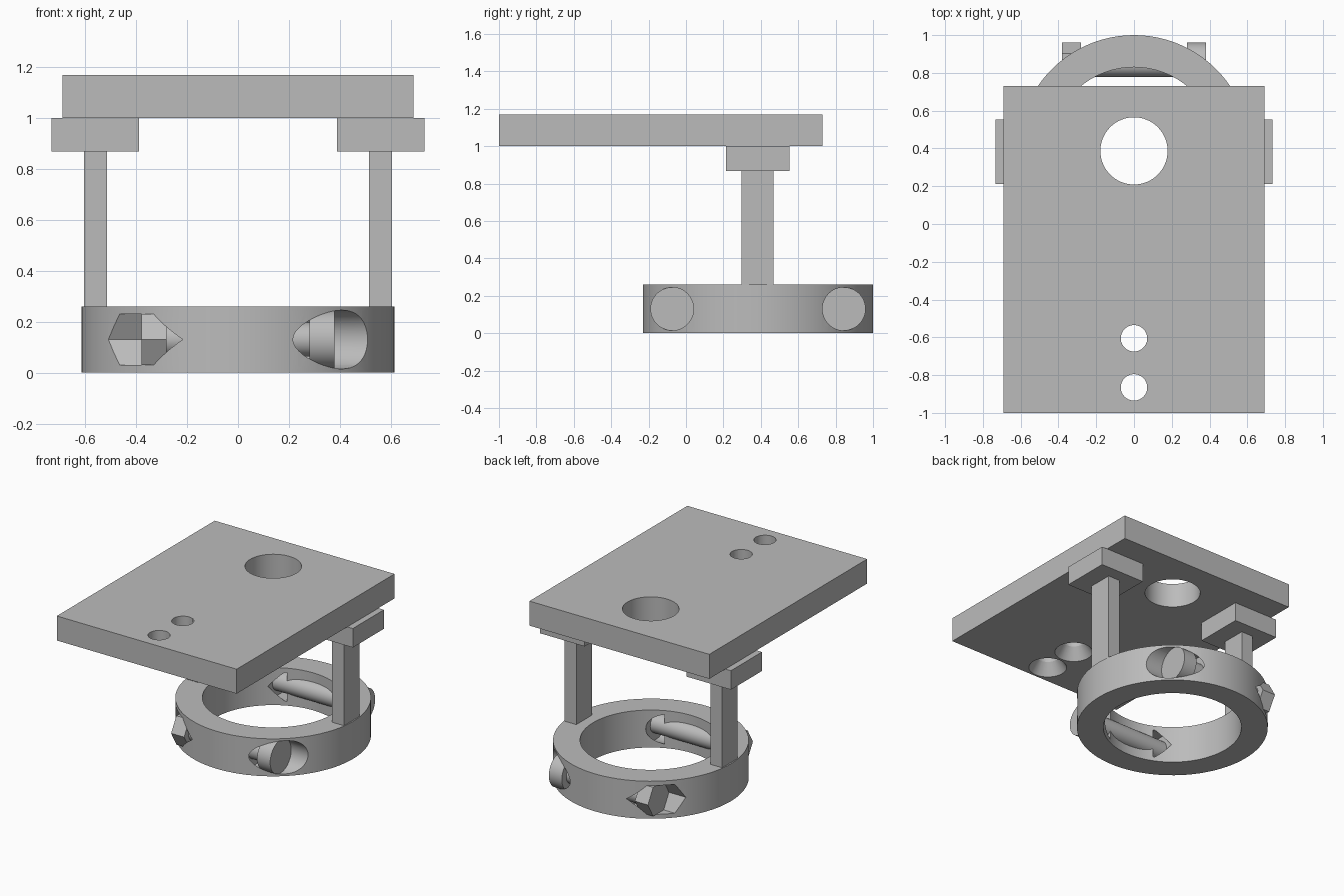
import bpy, math
from mathutils import Matrix

cube = bpy.data.objects.get("Cube")
if cube:
    bpy.data.objects.remove(cube, do_unlink=True)

grey = bpy.data.materials.new("plain grey")
grey.use_nodes = True
grey.diffuse_color = (0.5, 0.5, 0.5, 1)
grey.node_tree.nodes["Principled BSDF"].inputs["Base Color"].default_value = (0.5, 0.5, 0.5, 1)

RING_Y = 0.385      # centre of the ring and posts
BOLT_Z = 0.13
BOLT_OFFSET = 0.46  # bolt axis distance from the ring centre
BOLT_END = 0.38
HEAD_R = 0.1155


def finish(obj, name):
    obj.name = name
    obj.data.materials.append(grey)
    return obj


def box(name, x0, x1, y0, y1, z0, z1):
    bpy.ops.mesh.primitive_cube_add(size=1)
    obj = bpy.context.object
    obj.data.transform(Matrix.Translation(((x0 + x1) / 2, (y0 + y1) / 2, (z0 + z1) / 2))
                       @ Matrix.Diagonal((x1 - x0, y1 - y0, z1 - z0, 1)))
    return finish(obj, name)


def upright(name, r0, r1, y, z0, z1, sides=64):
    bpy.ops.mesh.primitive_cone_add(vertices=sides, radius1=r0, radius2=r1, depth=z1 - z0)
    obj = bpy.context.object
    obj.data.transform(Matrix.Translation((0, y, (z0 + z1) / 2)))
    return finish(obj, name)


def lying(name, r, y, x0, x1, sides=48):
    bpy.ops.mesh.primitive_cylinder_add(vertices=sides, radius=r, depth=x1 - x0)
    obj = bpy.context.object
    obj.data.transform(Matrix.Translation(((x0 + x1) / 2, y, BOLT_Z))
                       @ Matrix.Rotation(math.pi / 2, 4, "Y"))
    return finish(obj, name)


def cut(target, cutters):
    for c in cutters:
        mod = target.modifiers.new("cut", "BOOLEAN")
        mod.object, mod.operation, mod.solver = c, "DIFFERENCE", "EXACT"
        bpy.context.view_layer.objects.active = target
        bpy.ops.object.modifier_apply(modifier=mod.name)
        bpy.data.objects.remove(c, do_unlink=True)


def smooth(obj):
    bpy.ops.object.select_all(action="DESELECT")
    obj.select_set(True)
    bpy.context.view_layer.objects.active = obj
    bpy.ops.object.shade_smooth_by_angle(angle=math.radians(30))


# Top plate with one large hole and two countersunk screw holes
plate = box("top_plate", -0.69, 0.69, -1, 0.73, 1.0, 1.17)
holes = [upright("large_hole", 0.178, 0.178, 0.387, 0.9, 1.3)]
for y in (-0.605, -0.865):
    holes.append(upright("screw_hole", 0.07, 0.07, y, 0.9, 1.3, 48))
    holes.append(upright("countersink", 0.125, 0.065, y, 0.995, 1.09, 48))
cut(plate, holes)
smooth(plate)

# Ring, with pockets through its wall for the bolt heads and nuts
ring = upright("ring", 0.615, 0.615, RING_Y, 0, 0.26, 96)
pockets = [upright("bore", 0.445, 0.445, RING_Y, -0.1, 0.4, 96)]
for side in (-1, 1):
    y = RING_Y + side * BOLT_OFFSET
    pockets.append(lying("head_pocket", HEAD_R, y, 0.18, 0.6))
    pockets.append(lying("nut_pocket", HEAD_R, y, -0.6, -0.18, 6))
cut(ring, pockets)
smooth(ring)

# Cross bolts with round heads on the left and hexagonal nuts on the right
for place, side in (("front", -1), ("back", 1)):
    y = RING_Y + side * BOLT_OFFSET
    smooth(lying(place + "_bolt_shank", 0.067, y, -BOLT_END + 0.005, 0.3))
    smooth(lying(place + "_bolt_head", HEAD_R, y, 0.28, BOLT_END))
    lying(place + "_bolt_nut", HEAD_R, y, -BOLT_END, -0.28, 6)

# Posts and mounting blocks on both sides
for place, side in (("left", 1), ("right", -1)):
    x = sorted((side * 0.515, side * 0.605))
    box(place + "_post", *x, 0.297, 0.467, 0.255, 0.87)
    x = sorted((side * 0.39, side * 0.732))
    box(place + "_mounting_block", *x, 0.213, 0.553, 0.868, 1.0)
